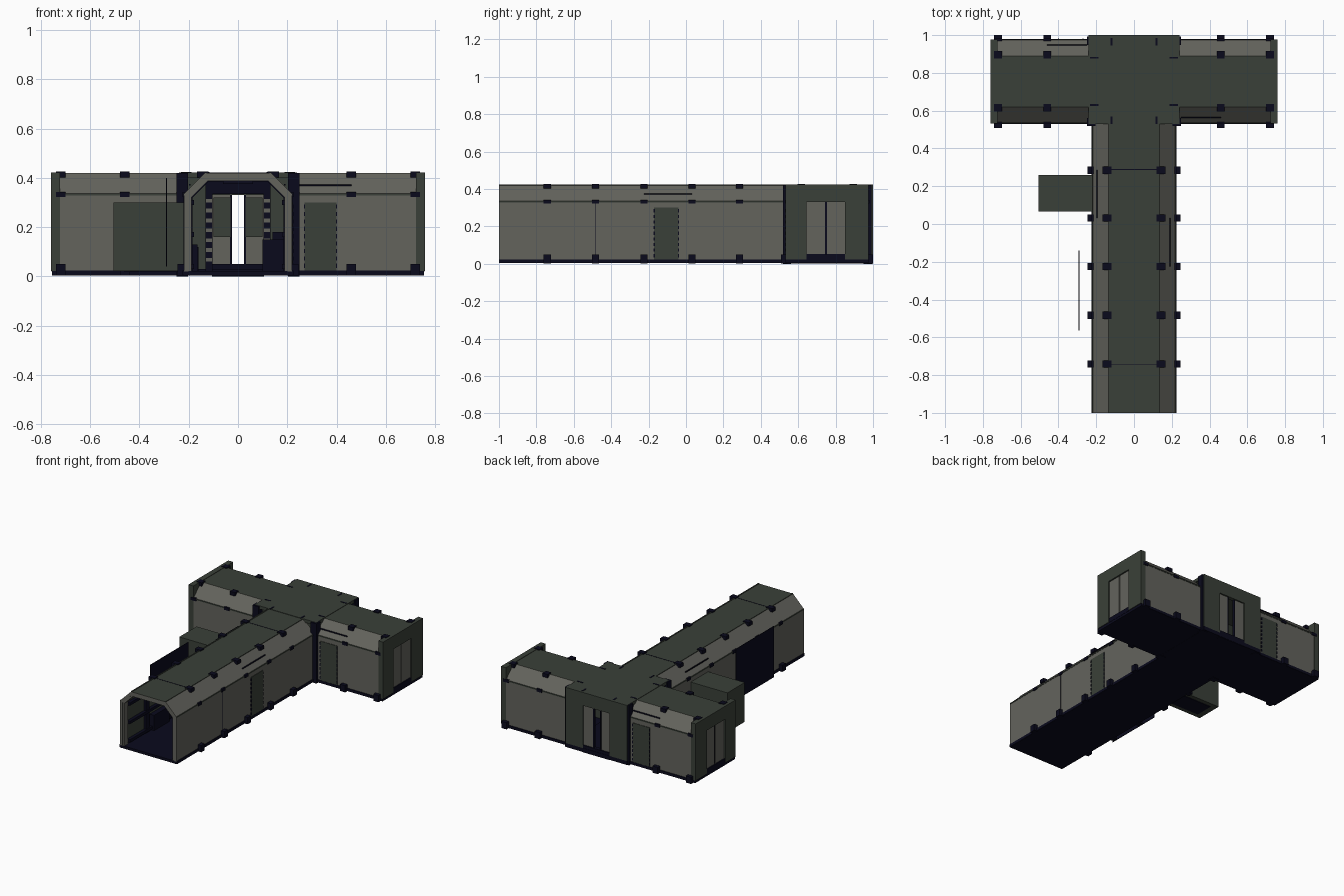
import bpy, bmesh


def material(name, rgb):
    m = bpy.data.materials.new(name)
    m.diffuse_color = (*rgb, 1)
    return m


GREY = material("panel grey", (0.125, 0.125, 0.108))
GREEN = material("dark green grey", (0.042, 0.051, 0.040))
NAVY = material("navy black", (0.003, 0.003, 0.012))


def finish(name, bm, mats):
    bmesh.ops.recalc_face_normals(bm, faces=bm.faces)
    me = bpy.data.meshes.new(name)
    bm.to_mesh(me)
    bm.free()
    for m in mats:
        me.materials.append(m)
    ob = bpy.data.objects.new(name, me)
    bpy.context.collection.objects.link(ob)
    return ob


def boxes(name, mat, items):
    """One object from boxes given as x0, x1, y0, y1, z0, z1."""
    bm = bmesh.new()
    for x0, x1, y0, y1, z0, z1 in items:
        for v in bmesh.ops.create_cube(bm, size=1)["verts"]:
            v.co.x = (x0 + x1) / 2 + v.co.x * (x1 - x0)
            v.co.y = (y0 + y1) / 2 + v.co.y * (y1 - y0)
            v.co.z = (z0 + z1) / 2 + v.co.z * (z1 - z0)
    return finish(name, bm, [mat])


def arch(t):
    """Chamfered tunnel section, inset by t."""
    w, s, r = 0.22 - t, 0.335 - t * 0.4, 0.135 - t * 0.4
    return [(-w, 0.02), (-w, s), (-r, 0.42 - t), (r, 0.42 - t), (w, s), (w, 0.02)]


def tunnel(name, a, b, place, t0=0.0, t1=0.02, mats=(GREY, GREEN, NAVY), skins=(0, 1, 1, 0)):
    """Hollow arch; skins = outer wall, outer roof, inside, rims."""
    bm = bmesh.new()
    rings = [[bm.verts.new(place(u, v, z)) for v, z in arch(t)]
             for u, t in ((a, t0), (b, t0), (b, t1), (a, t1))]
    for k in range(4):
        p, q = rings[k], rings[(k + 1) % 4]
        for i in range(5):
            f = bm.faces.new((p[i], p[i + 1], q[i + 1], q[i]))
            f.material_index = (skins[1 if i == 2 else 0], skins[3], skins[2], skins[3])[k]
    for i in (0, 5):
        bm.faces.new([r[i] for r in rings])
    return finish(name, bm, mats)


CY = 0.755


def along_y(u, v, z):
    return (v, u, z)


def along_x(u, v, z):
    return (u, CY + v, z)


# tunnel shells
tunnel("main_corridor", -1, 0.54, along_y)
tunnel("left_arm", -0.73, -0.235, along_x)
tunnel("right_arm", 0.235, 0.73, along_x)
tunnel("mouth_trim", -0.998, -0.96, along_y, 0.02, 0.032, skins=(0, 0, 0, 0))

# floors
boxes("floor_plates", NAVY, [(-0.222, 0.222, -1, 0.54, 0.004, 0.022),
                             (-0.755, 0.755, 0.533, 0.977, 0.004, 0.022),
                             (-0.24, 0.24, 0.52, 1.0, 0.003, 0.03)])

# junction roof and corner posts
boxes("junction_roof", GREEN, [(-0.24, 0.24, 0.53, 1.0, 0.40, 0.423)])
boxes("corner_posts", NAVY, [(s * 0.227 - 0.023, s * 0.227 + 0.023, y - 0.022, y + 0.022, 0, 0.421)
                             for s in (-1, 1) for y in (0.540, 0.970)])

# rear doorway with parted doors
boxes("rear_door_frame", GREEN, [(-0.24, -0.105, 0.972, 1.0, 0.03, 0.42),
                                 (0.105, 0.24, 0.972, 1.0, 0.03, 0.42),
                                 (-0.105, 0.105, 0.972, 1.0, 0.33, 0.42)])
boxes("rear_door_leaves", GREY, [(min(s * .025, s * .105), max(s * .025, s * .105), 0.98, 0.99, 0.05, 0.33)
                                 for s in (-1, 1)])
boxes("rear_door_inner_panels", GREEN, [(s * .065 - .034, s * .065 + .034, 0.973, 0.981, 0.16, 0.32)
                                        for s in (-1, 1)])
boxes("rear_door_edges", NAVY, [(s * .028 - .004, s * .028 + .004, 0.975, 0.993, 0.05, 0.33) for s in (-1, 1)]
      + [(-0.105, 0.105, 0.97, 0.998, 0.0, 0.05)])

# arm end caps with closed double doors
frame, leaves, sills = [], [], []
for s in (-1, 1):
    def xr(a, b):
        return (min(s * a, s * b), max(s * a, s * b))
    frame += [(*xr(0.722, 0.76), 0.533, 0.645, 0.022, 0.423), (*xr(0.722, 0.76), 0.85, 0.977, 0.022, 0.423),
              (*xr(0.722, 0.76), 0.645, 0.85, 0.33, 0.423)]
    leaves += [(*xr(0.735, 0.75), 0.645, 0.743, 0.05, 0.33), (*xr(0.735, 0.75), 0.753, 0.85, 0.05, 0.33)]
    sills += [(*xr(0.722, 0.757), 0.645, 0.85, 0.02, 0.052), (*xr(0.73, 0.745), 0.742, 0.754, 0.05, 0.33)]
boxes("end_cap_frames", GREEN, frame)
boxes("end_door_leaves", GREY, leaves)
boxes("end_door_sills", NAVY, sills)

# clamps on base, eaves and roof edge, with the rails they hold
clamps, small = [], []
for y in (0.285, 0.032, -0.225, -0.483, -0.742):
    for s in (-1, 1):
        for off, hw, z0, z1 in ((0.229, 0.017, 0.003, 0.05), (0.22, 0.006, 0.322, 0.342), (0.143, 0.023, 0.402, 0.427)):
            clamps.append((s * off - hw, s * off + hw, y - 0.019, y + 0.019, z0, z1))
for x in (-0.72, -0.46, 0.46, 0.72):
    for s in (-1, 1):
        for off, hw, z0, z1 in ((0.229, 0.017, 0.003, 0.05), (0.22, 0.006, 0.322, 0.342), (0.14, 0.02, 0.402, 0.427)):
            clamps.append((x - 0.02, x + 0.02, CY + s * off - hw, CY + s * off + hw, z0, z1))
boxes("clamps", NAVY, clamps)

base, eave = [], []
for s in (-1, 1):
    base.append((s * 0.222 - .003, s * 0.222 + .003, -1, 0.53, 0.005, 0.024))
    eave.append((s * 0.219 - .003, s * 0.219 + .003, -1, 0.53, 0.329, 0.337))
    eave.append((s * 0.132 - .004, s * 0.132 + .004, -1, 0.53, 0.415, 0.423))
    for t in (-1, 1):
        c, x0, x1 = CY + s * 0.222, min(t * .24, t * .73), max(t * .24, t * .73)
        base.append((x0, x1, c - .003, c + .003, 0.005, 0.024))
        c = CY + s * 0.219
        eave.append((x0, x1, c - .003, c + .003, 0.329, 0.337))
boxes("base_rails", NAVY, base)
boxes("eave_rails", GREEN, eave)

# roof seams, wall seams and junction roof bars
seams = [(-0.135, 0.135, y - .002, y + .002, 0.418, 0.4215) for y in (0.288, -0.742)]
seams += [(s * 0.22 - .0015, s * 0.22 + .0015, -0.487, -0.483, 0.03, 0.33) for s in (-1, 1)]
seams += [(s * .21 - .022, s * .21 + .022, y - .005, y + .005, 0.42, 0.425) for s in (-1, 1) for y in (0.63, 0.88)]
seams += [(s * .12 - .005, s * .12 + .005, y - .02, y + .02, 0.42, 0.425) for s in (-1, 1) for y in (0.55, 0.965)]
boxes("seams", NAVY, seams)

# thin grab bars on the sloping eaves
boxes("grab_bars", NAVY, [(0.187, 0.193, -0.225, 0.032, 0.370, 0.376), (-0.198, -0.192, 0.032, 0.285, 0.370, 0.376),
                          (0.25, 0.46, 0.56, 0.566, 0.368, 0.374), (-0.46, -0.25, 0.944, 0.95, 0.368, 0.374)])

# service doors with studded jambs
boxes("service_doors", GREEN, [(0.215, 0.2235, -0.17, -0.04, 0.024, 0.30), (0.27, 0.40, 0.5315, 0.54, 0.024, 0.30),
                               (-0.40, -0.27, 0.97, 0.9785, 0.024, 0.30)])
studs = []
for i in range(9):
    z0 = 0.035 + i * 0.03
    for e in (-0.17, -0.04):
        studs.append((0.215, 0.226, e - .003, e + .003, z0, z0 + 0.017))
    for e in (0.27, 0.40):
        studs.append((e - .003, e + .003, 0.529, 0.54, z0, z0 + 0.017))
        studs.append((-e - .003, -e + .003, 0.97, 0.981, z0, z0 + 0.017))
boxes("door_studs", NAVY, studs)

# side annex and free-standing dark screen
boxes("side_annex", GREEN, [(-0.505, -0.215, 0.067, 0.26, 0.022, 0.30)])
boxes("annex_hatch", NAVY, [(-0.46, -0.23, 0.10, 0.23, 0.018, 0.024)])
boxes("side_screen", NAVY, [(-0.293, -0.289, -0.565, -0.14, 0.04, 0.40)])

# interior ribs
for i, y in enumerate((-0.742, -0.483, -0.225, 0.032, 0.285)):
    tunnel("inner_rib_%d" % (i + 1), y - 0.02, y + 0.02, along_y, 0.018, 0.036, skins=(2, 2, 2, 2))

# interior doorway with studs, lockers and wall rails
boxes("inner_doorway", NAVY, [(s * .118 - .014, s * .118 + .014, 0.50, 0.53, 0.02, 0.37) for s in (-1, 1)]
      + [(-0.132, 0.132, 0.50, 0.53, 0.335, 0.40)])
boxes("inner_doorway_studs", GREY, [(s * .118 - .012, s * .118 + .012, 0.495, 0.502, z * .04 + .06, z * .04 + .075)
                                    for s in (-1, 1) for z in range(7)])
boxes("inner_lockers", NAVY, [(0.10, 0.19, -0.45, -0.28, 0.02, 0.15), (0.14, 0.2, 0.08, 0.25, 0.02, 0.18),
                              (-0.2, -0.165, -0.70, -0.53, 0.02, 0.13), (-0.2, -0.16, -0.18, 0.0, 0.02, 0.12)])
boxes("inner_wall_rails", NAVY, [(s * .19 - .012, s * .19 + .012, -0.95, 0.5, z, z + 0.02)
                                 for s in (-1, 1) for z in (0.03, 0.16, 0.29)])
boxes("inner_ceiling_duct", NAVY, [(-0.06, 0.06, -0.9, 0.5, 0.375, 0.402)])
